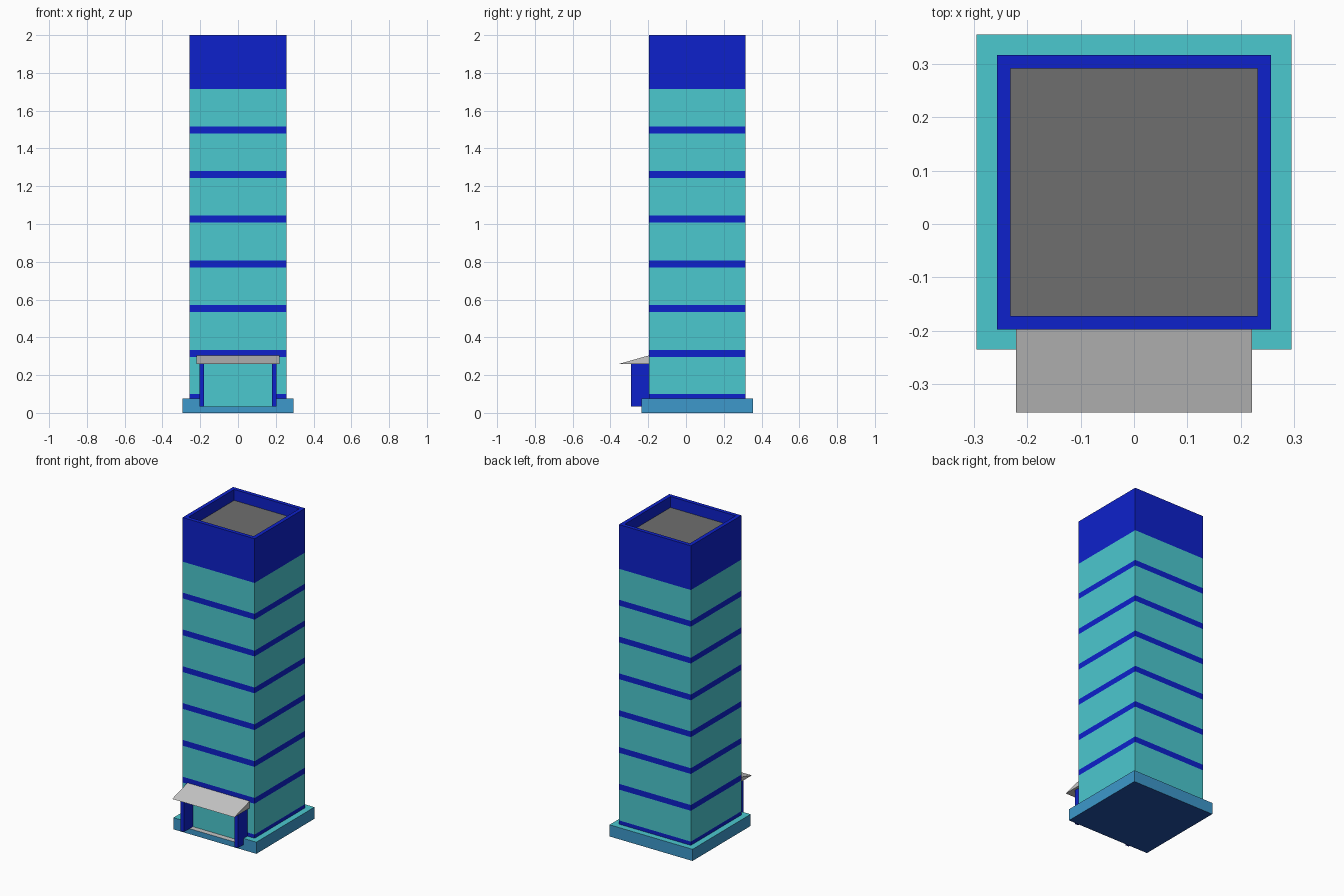
import bpy, bmesh
from mathutils import Vector

cube = bpy.data.objects.get("Cube")
if cube:
    bpy.data.objects.remove(cube, do_unlink=True)


def material(name, *rgb):
    """Flat material from 0-255 screen values, stored as linear."""
    col = [((c / 255 + 0.055) / 1.055) ** 2.4 if c > 10 else c / 255 / 12.92 for c in rgb] + [1]
    mat = bpy.data.materials.new(name)
    mat.diffuse_color = col
    mat.use_nodes = True
    bsdf = next(n for n in mat.node_tree.nodes if n.type == 'BSDF_PRINCIPLED')
    bsdf.inputs["Base Color"].default_value = col
    return mat


TEAL = material("teal glass", 75, 200, 207)
BLUE = material("deep blue", 13, 33, 203)
SKY = material("plinth blue", 61, 152, 203)
NAVY = material("underside blue", 32, 80, 165)
LIGHT = material("light grey", 200, 200, 200)
DARK = material("roof grey", 110, 110, 110)


def finish(bm, name, mats):
    bmesh.ops.recalc_face_normals(bm, faces=bm.faces)
    mesh = bpy.data.meshes.new(name)
    bm.to_mesh(mesh)
    bm.free()
    for m in mats:
        mesh.materials.append(m)
    ob = bpy.data.objects.new(name, mesh)
    bpy.context.collection.objects.link(ob)
    return ob


def prism(name, outline, direction, mats):
    """Extrude an outline; faces pointing up use slot 1, down slot 2, if given."""
    bm = bmesh.new()
    face = bm.faces.new([bm.verts.new(p) for p in outline])
    ext = bmesh.ops.extrude_face_region(bm, geom=[face], use_keep_orig=True)
    moved = [v for v in ext["geom"] if isinstance(v, bmesh.types.BMVert)]
    bmesh.ops.translate(bm, verts=moved, vec=Vector(direction))
    bmesh.ops.recalc_face_normals(bm, faces=bm.faces)
    for f in bm.faces:
        if f.normal.z > 0.9 and len(mats) > 1:
            f.material_index = 1
        elif f.normal.z < -0.9 and len(mats) > 2:
            f.material_index = 2
    return finish(bm, name, mats)


def box(name, x0, x1, y0, y1, z0, z1, *mats):
    outline = [(x0, y0, z0), (x1, y0, z0), (x1, y1, z0), (x0, y1, z0)]
    return prism(name, outline, (0, 0, z1 - z0), mats)


BX, BY0, BY1, BZ = 0.295, -0.235, 0.355, 0.075    # plinth
TX, TY0, TY1 = 0.256, -0.197, 0.316               # tower
STEP, NOTCH = 0.035, 0.19                         # entrance recess

# Plinth: lower slab and upper slab with the entrance recess
box("plinth_lower", -BX, BX, BY0, BY1, 0, STEP, SKY, LIGHT, NAVY)
u_shape = [(-BX, BY0), (-NOTCH, BY0), (-NOTCH, TY0), (NOTCH, TY0),
           (NOTCH, BY0), (BX, BY0), (BX, BY1), (-BX, BY1)]
prism("plinth_upper", [(x, y, STEP) for x, y in u_shape], (0, 0, BZ - STEP), [SKY, TEAL])

# Tower: alternating floor bands and glazing, with a recessed roof
levels = [STEP, 0.099]
for i in range(6):
    z = 0.297 + i * 0.2366
    levels += [z, z + 0.037]
levels += [1.716, 2.0]

bm = bmesh.new()
rings = [[bm.verts.new((x, y, z)) for x, y in
          ((-TX, TY0), (TX, TY0), (TX, TY1), (-TX, TY1))] for z in levels]
bm.faces.new(rings[0])
for i, (low, high) in enumerate(zip(rings, rings[1:])):
    for k in range(4):
        n = (k + 1) % 4
        f = bm.faces.new((low[k], low[n], high[n], high[k]))
        f.material_index = 1 - i % 2
roof = bm.faces.new(rings[-1])
roof.material_index = 1
bm.normal_update()
bmesh.ops.inset_region(bm, faces=[roof], thickness=0.035)
well = bmesh.ops.extrude_face_region(bm, geom=[roof])
floor = next(g for g in well["geom"] if isinstance(g, bmesh.types.BMFace))
bmesh.ops.translate(bm, verts=floor.verts, vec=(0, 0, -0.07))
floor.material_index = 2
if roof.is_valid:
    bmesh.ops.delete(bm, geom=[roof], context='FACES_ONLY')
finish(bm, "tower", [TEAL, BLUE, DARK])

# Entrance: glass panel, side pillars and wedge canopy
box("entrance_glass", -NOTCH, NOTCH, TY0 - 0.004, TY0, STEP, 0.262, TEAL)
for side, name in ((-1, "right_pillar"), (1, "left_pillar")):
    a, b = sorted((side * 0.18, side * 0.204))
    box(name, a, b, -0.291, TY0, STEP, 0.262, BLUE)
CX = 0.221
prism("canopy", [(-CX, -0.353, 0.26), (-CX, TY0, 0.26), (-CX, TY0, 0.304)],
      (2 * CX, 0, 0), [LIGHT])
